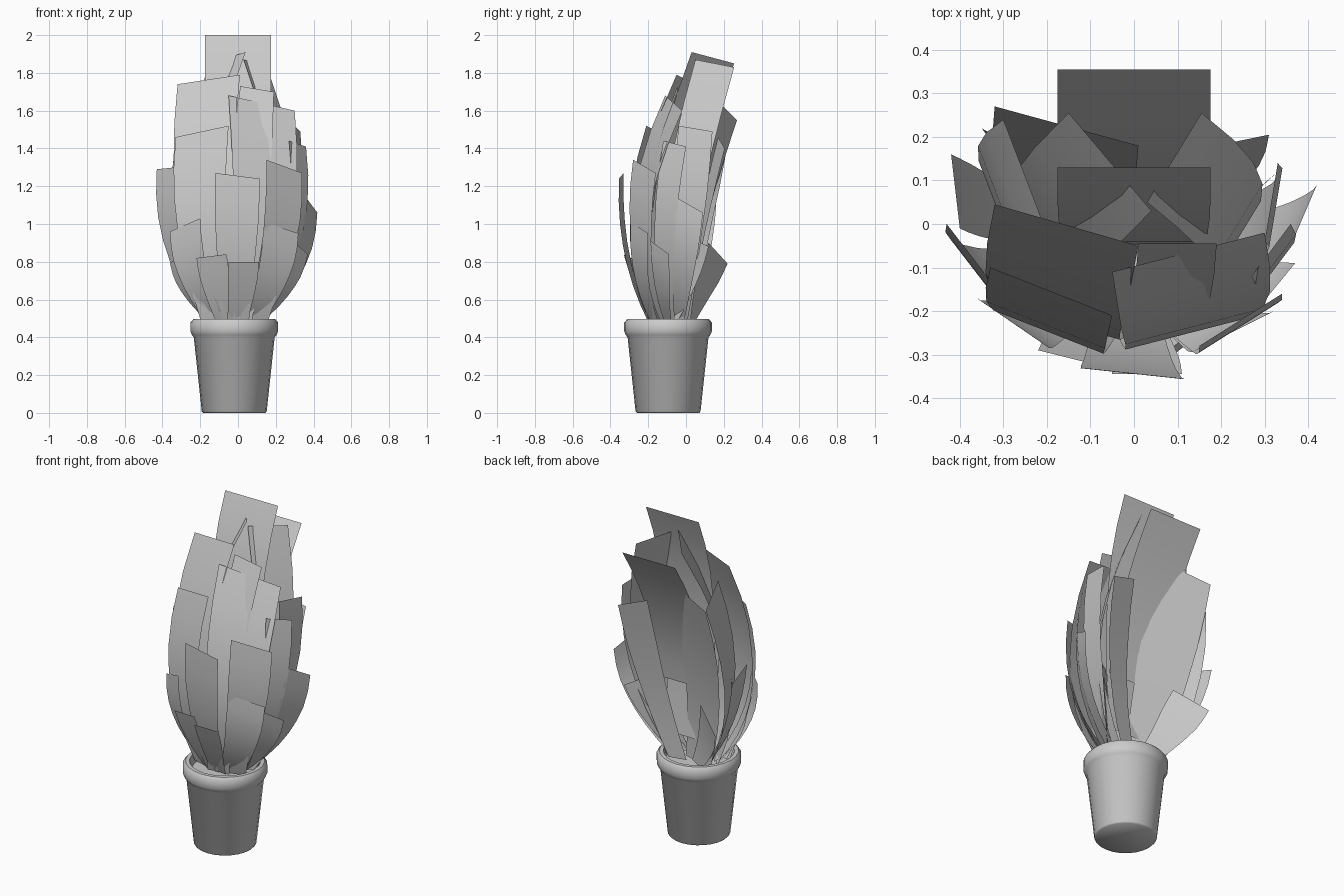
import bpy, bmesh, math
from mathutils import Vector

if "Cube" in bpy.data.objects:
    bpy.data.objects.remove(bpy.data.objects["Cube"])

CENTRE = Vector((-0.02, -0.095, 0))
SEGMENTS = 7


def material(name, rgb):
    m = bpy.data.materials.new(name)
    m.diffuse_color = (*rgb, 1)
    m.use_nodes = True
    m.node_tree.nodes["Principled BSDF"].inputs["Base Color"].default_value = m.diffuse_color
    return m


GREY = material("light grey", (0.6, 0.6, 0.6))


def finish(bm, name, angle):
    me = bpy.data.meshes.new(name)
    bm.to_mesh(me)
    bm.free()
    ob = bpy.data.objects.new(name, me)
    bpy.context.collection.objects.link(ob)
    me.materials.append(GREY)
    bpy.ops.object.select_all(action='DESELECT')
    ob.select_set(True)
    bpy.context.view_layer.objects.active = ob
    bpy.ops.object.shade_smooth_by_angle(angle=math.radians(angle))
    return ob


def lathe(name, profile, sides=24):
    bm = bmesh.new()
    rings = []
    for r, z in profile:
        rings.append([bm.verts.new(CENTRE + Vector((r * math.cos(a), r * math.sin(a), z)))
                      for a in (2 * math.pi * i / sides for i in range(sides))])
    for low, high in zip(rings, rings[1:]):
        for i in range(sides):
            j = (i + 1) % sides
            bm.faces.new((low[i], low[j], high[j], high[i]))
    bm.faces.new(rings[0][::-1])
    bm.faces.new(rings[-1])
    return finish(bm, name, 50)


def strip(name, base, ctrl, top, base_half, top_half):
    """Rectangular leaf blade following a quadratic curve."""
    bm = bmesh.new()
    rows = []
    for i in range(SEGMENTS + 1):
        t = i / SEGMENTS
        p = base * (1 - t) ** 2 + ctrl * 2 * t * (1 - t) + top * t * t
        w = base_half.lerp(top_half, min(1, 1.3 * t))
        rows.append((bm.verts.new(p - w), bm.verts.new(p + w)))
    for a, b in zip(rows, rows[1:]):
        bm.faces.new((a[0], a[1], b[1], b[0]))
    return finish(bm, name, 60)


def leaf(name, left, right, reach, spread=0.85):
    """Leaf ending in the edge left-right; reach is its outward bulge (negative = rearward)."""
    left, right = Vector(left), Vector(right)
    top, half = (left + right) / 2, (right - left) / 2
    out = Vector((half.y, -half.x, 0)).normalized()
    flat = Vector((half.x, half.y, 0))
    side = flat.normalized()
    drift = side * (top - CENTRE).dot(side)
    root = CENTRE + out * math.copysign(min(0.09, abs(reach)), reach) + drift * 0.3
    root.z = 0.47
    ctrl = CENTRE + out * reach * 0.94 + drift * spread
    ctrl.z = 0.5 + 0.42 * (top.z - 0.5)
    strip(name, root, ctrl, top, flat * 0.62, half)


# Pot with rounded rim, and the soil inside
lathe("pot", [(0.165, 0), (0.172, 0.008), (0.214, 0.40), (0.224, 0.412), (0.232, 0.432),
              (0.232, 0.478), (0.217, 0.496), (0.195, 0.496), (0.185, 0.47), (0.18, 0.45)])

# Leaves as (left tip corner, right tip corner, bulge)
SHORT = [
    ((-0.36, -0.06, 0.79), (-0.28, -0.20, 0.86), 0.26),
    ((-0.22, -0.29, 0.82), (-0.06, -0.33, 0.84), 0.19),
    ((-0.05, -0.345, 0.80), (0.11, -0.345, 0.80), 0.19),
    ((0.28, -0.20, 0.92), (0.37, -0.09, 0.84), 0.28),
]
# Splayed leaves leaning out at the rear
SPLAYED = [
    ((-0.35, 0.22, 0.79), (-0.18, 0.12, 0.90), -0.06),
    ((0.20, 0.0, 0.94), (0.33, 0.12, 0.88), 0.08),
]
MIDDLE = [
    ((-0.36, -0.17, 0.96), (-0.20, -0.28, 1.03), 0.29),
    ((0.14, -0.29, 1.01), (0.32, -0.20, 0.95), 0.28),
    ((0.36, -0.05, 1.14), (0.42, 0.09, 1.06), 0.36),
    ((-0.42, 0.16, 1.10), (-0.40, -0.01, 1.15), 0.34),
    ((-0.12, -0.33, 1.27), (0.115, -0.355, 1.24), 0.28),
    ((-0.43, 0.0, 1.29), (-0.33, -0.13, 1.30), 0.36),
    ((0.15, -0.28, 1.34), (0.34, -0.16, 1.27), 0.33),
    ((0.27, -0.12, 1.44), (0.36, 0.0, 1.41), 0.38),
]
TALL = [
    ((-0.33, -0.10, 1.46), (-0.05, -0.21, 1.52), 0.33),
    ((0.30, -0.04, 1.52), (0.33, 0.14, 1.49), 0.40),
    ((-0.30, 0.24, 1.54), (-0.20, -0.02, 1.60), 0.36),
    ((-0.05, -0.11, 1.68), (0.30, -0.02, 1.60), 0.34),
    ((0.01, -0.045, 1.73), (0.19, -0.045, 1.70), 0.26),
    ((-0.32, 0.045, 1.74), (0.01, -0.05, 1.79), 0.32),
    ((0.03, 0.05, 1.87), (0.155, 0.255, 1.83), 0.36),
    ((-0.15, 0.255, 1.85), (0.04, 0.03, 1.91), 0.33),
    ((-0.32, 0.27, 1.55), (0.01, 0.18, 1.64), -0.06),
    ((0.14, 0.17, 1.46), (0.31, 0.205, 1.40), -0.10),
]
for group, rows in (("short_leaf", SHORT), ("middle_leaf", MIDDLE), ("tall_leaf", TALL)):
    for i, (l, r, reach) in enumerate(rows):
        leaf(f"{group}_{i + 1}", l, r, reach)
for i, (l, r, reach) in enumerate(SPLAYED):
    leaf(f"splayed_leaf_{i + 1}", l, r, reach, 0.7)

# Two broad upright leaves at the back
HALF = Vector((0.176, 0, 0))
strip("inner_back_leaf", Vector((0, -0.02, 0.6)), Vector((0, -0.12, 1.45)),
      Vector((0, 0.13, 2.0)), HALF * 0.85, HALF)
strip("outer_back_leaf", Vector((0, 0.0, 0.93)), Vector((0, 0.05, 1.35)),
      Vector((0, 0.355, 1.81)), HALF, HALF)
